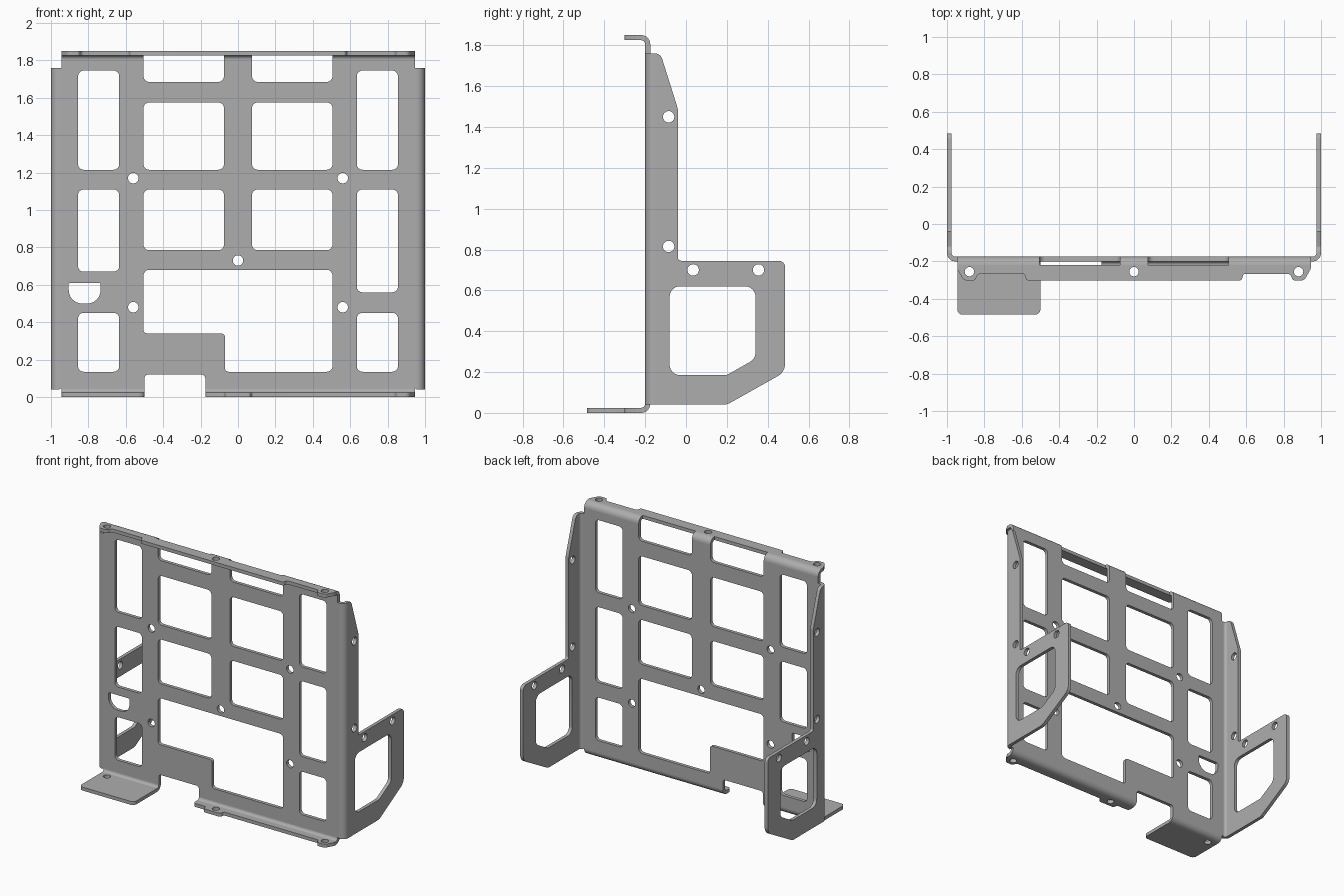
import bpy, bmesh, math
from mathutils import Vector

cube = bpy.data.objects.get("Cube")
if cube:
    bpy.data.objects.remove(cube, do_unlink=True)

steel = bpy.data.materials.new("grey steel")
steel.use_nodes = True
GREY = (0.42, 0.42, 0.42, 1)
steel.diffuse_color = GREY
steel.node_tree.nodes["Principled BSDF"].inputs["Base Color"].default_value = GREY

T = 0.025          # sheet thickness
R = 0.045          # outer bend radius
W = 0.945          # half width of the top and bottom bends
FRONT, BACK = -0.2, -0.175
TOP = 1.85


def rounded(corners, steps=6):
    """Outline from corners (u, v) or (u, v, fillet radius)."""
    out, n = [], len(corners)
    for i, c in enumerate(corners):
        p = Vector(c[:2])
        if len(c) < 3:
            out.append(p)
            continue
        a = (Vector(corners[i - 1][:2]) - p).normalized()
        b = (Vector(corners[(i + 1) % n][:2]) - p).normalized()
        half = a.angle(b) / 2
        centre = p + (a + b).normalized() * c[2] / math.sin(half)
        reach = c[2] / math.tan(half)
        s, e = p + a * reach - centre, p + b * reach - centre
        for k in range(steps + 1):
            out.append(centre + s.lerp(e, k / steps).normalized() * c[2])
    return out


def window(u0, u1, v0, v1, r=0.03):
    return rounded([(u0, v0, r), (u1, v0, r), (u1, v1, r), (u0, v1, r)])


def circle(u, v, r=0.028, n=24):
    return [Vector((u + r * math.cos(k * math.tau / n), v + r * math.sin(k * math.tau / n)))
            for k in range(n)]


def plate(name, plane, lo, hi, outline, holes=()):
    """Filled outline in the given plane, thick from lo to hi on the other axis."""
    curve = bpy.data.curves.new(name, "CURVE")
    curve.dimensions = "2D"
    curve.fill_mode = "BOTH"
    curve.extrude = (hi - lo) / 2
    for loop in (outline, *holes):
        spline = curve.splines.new("POLY")
        spline.points.add(len(loop) - 1)
        spline.use_cyclic_u = True
        for point, p in zip(spline.points, loop):
            point.co = (p[0], p[1], 0, 1)
    temp = bpy.data.objects.new(name + "_outline", curve)
    bpy.context.collection.objects.link(temp)
    bpy.context.view_layer.update()
    mesh = bpy.data.meshes.new_from_object(
        temp.evaluated_get(bpy.context.evaluated_depsgraph_get()))
    bpy.data.objects.remove(temp, do_unlink=True)

    bm = bmesh.new()
    bm.from_mesh(mesh)
    bmesh.ops.remove_doubles(bm, verts=bm.verts, dist=0.0001)
    axes = ["XYZ".index(a) for a in plane]
    axes.append(3 - sum(axes))
    for v in bm.verts:
        u, w, d = v.co
        for axis, value in zip(axes, (u, w, d + (lo + hi) / 2)):
            v.co[axis] = value
    bmesh.ops.recalc_face_normals(bm, faces=bm.faces)
    bm.to_mesh(mesh)
    bm.free()
    mesh.name = name
    mesh.materials.clear()
    mesh.materials.append(steel)
    obj = bpy.data.objects.new(name, mesh)
    bpy.context.collection.objects.link(obj)
    bpy.ops.object.select_all(action="DESELECT")
    obj.select_set(True)
    bpy.context.view_layer.objects.active = obj
    bpy.ops.object.shade_smooth_by_angle(angle=math.radians(30))
    return obj


def bend(name, plane, lo, hi, u, v, start, steps=8):
    """Quarter-turn sheet bend around the centre u, v."""
    def arc(r):
        angles = [math.radians(start + 90 * k / steps) for k in range(steps + 1)]
        return [(u + r * math.cos(a), v + r * math.sin(a)) for a in angles]
    plate(name, plane, lo, hi, arc(R) + arc(R - T)[::-1])


# Main panel with windows, notches and screw holes
half_top = [(W, TOP - R), (0.505, TOP - R), (0.505, 1.685, 0.03),
            (0.075, 1.685, 0.03), (0.075, TOP - R)]
edge = 1 - R
panel = [(-edge, R), (-0.5, R), (-0.5, 0.12, 0.02), (-0.175, 0.12, 0.02), (-0.175, R),
         (edge, R), (edge, 1.76), (W, 1.76)] + half_top
panel += [(-c[0], *c[1:]) for c in reversed(half_top)] + [(-W, 1.76), (-edge, 1.76)]

openings = [circle(0, 0.73)]
for s in (-1, 1):
    inner = sorted((s * 0.075, s * 0.505))
    outer = sorted((s * 0.635, s * 0.855))
    openings += [window(*inner, 1.215, 1.575), window(*inner, 0.785, 1.11),
                 window(*outer, 1.215, 1.745), window(*outer, 0.135, 0.45),
                 window(*outer, 0.67 if s < 0 else 0.56, 1.11),
                 circle(s * 0.56, 1.17), circle(s * 0.56, 0.48)]
# Stepped large opening and small D-shaped opening
openings.append(rounded([(-0.505, 0.34, 0.02), (-0.07, 0.34, 0.02), (-0.07, 0.135, 0.02),
                         (0.505, 0.135, 0.03), (0.505, 0.68, 0.03), (-0.505, 0.68, 0.03)]))
openings.append(rounded([(-0.905, 0.5, 0.07), (-0.735, 0.5, 0.07),
                         (-0.735, 0.61, 0.008), (-0.905, 0.61, 0.008)]))
plate("main_panel", "XZ", FRONT, BACK, rounded(panel), openings)

# Top and bottom bends
fold = BACK - R
for x0, x1 in ((-W, -0.505), (-0.075, 0.075), (0.505, W)):
    bend("top_bend", "YZ", x0, x1, fold, TOP - R, 0)
for x0, x1 in ((-W, -0.5), (-0.175, W)):
    bend("bottom_bend", "YZ", x0, x1, fold, R, -90)

# Top flange with rounded ears
LIP, NOSE, HOLE_Y = -0.267, -0.302, -0.255
ear = [(0.835, LIP, 0.02), (0.85, NOSE, 0.016), (0.91, NOSE, 0.03),
       (W, -0.24, 0.02), (W, fold)]
half_flange = [(0.575, NOSE, 0.015), (0.585, LIP, 0.01)] + ear
flange = half_flange + [(-c[0], *c[1:]) for c in reversed(half_flange)]
plate("top_flange", "XY", TOP - T, TOP, rounded(flange),
      [circle(x, HOLE_Y, 0.025) for x in (-0.88, 0, 0.88)])

# Bottom flange with a centre lug and one ear
lug = [(-0.175, fold), (-0.175, LIP, 0.02), (-0.075, LIP, 0.01), (-0.065, NOSE, 0.015),
       (0.065, NOSE, 0.015), (0.075, LIP, 0.01)]
plate("bottom_flange", "XY", 0, T, rounded(lug + ear),
      [circle(x, HOLE_Y, 0.025) for x in (0, 0.88)])

# Wide foot tab
foot = [(-W, fold), (-W, -0.485, 0.03), (-0.5, -0.485, 0.03), (-0.5, fold)]
plate("foot_tab", "XY", 0, T, rounded(foot), [circle(-0.88, HOLE_Y, 0.025)])

# Side wings with their bends, holes and framed opening
turn = FRONT + R
wing = [(turn, 0.04), (0.2, 0.04, 0.07), (0.485, 0.2, 0.07), (0.485, 0.745, 0.03),
        (-0.04, 0.745, 0.015), (-0.04, 1.49, 0.05), (-0.125, 1.76, 0.035), (turn, 1.76)]
frame = [(-0.08, 0.185, 0.05), (0.2, 0.185, 0.05), (0.34, 0.265, 0.05),
         (0.34, 0.62, 0.05), (-0.08, 0.62, 0.05)]
wing_holes = [circle(-0.085, 1.45), circle(-0.085, 0.815),
              circle(0.035, 0.7), circle(0.355, 0.7), rounded(frame)]
for side, s in (("right", -1), ("left", 1)):
    x0, x1 = sorted((s * (1 - T), s))
    plate(side + "_wing", "YZ", x0, x1, rounded(wing), wing_holes)
    bend(side + "_bend", "XY", 0.04, 1.76, s * edge, turn, -90 if s > 0 else 180)
